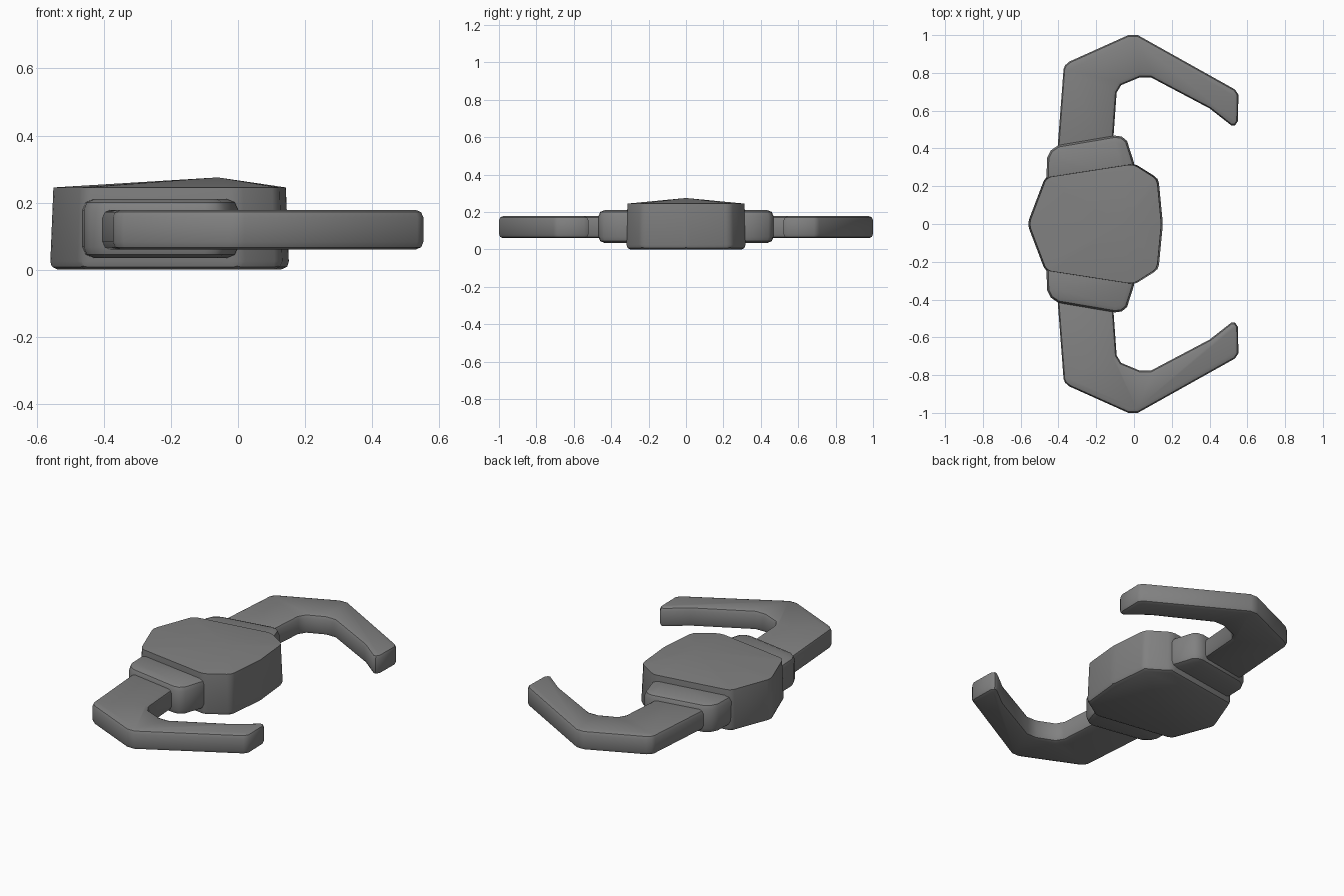
import bpy, bmesh, math
from mathutils import Vector

cube = bpy.data.objects.get("Cube")
if cube:
    bpy.data.objects.remove(cube, do_unlink=True)

# One matte grey for everything
grey = bpy.data.materials.new("mid_grey")
grey.use_nodes = True
colour = (0.22, 0.22, 0.22, 1)
grey.diffuse_color = colour
grey.node_tree.nodes["Principled BSDF"].inputs["Base Color"].default_value = colour


def prism(points, z0, z1):
    """Extrude a flat outline between two heights."""
    bm = bmesh.new()
    face = bm.faces.new([bm.verts.new((x, y, z0)) for x, y in points])
    new = bmesh.ops.extrude_face_region(bm, geom=[face])["geom"]
    for v in new:
        if isinstance(v, bmesh.types.BMVert):
            v.co.z = z1
    bmesh.ops.recalc_face_normals(bm, faces=bm.faces)
    return bm


def level_edges(bm, z):
    return [e for e in bm.edges if all(abs(v.co.z - z) < 1e-4 for v in e.verts)]


def soften(bm, edges, width, segments=2):
    bmesh.ops.bevel(bm, geom=edges, offset=width, segments=segments, profile=0.5,
                    affect='EDGES', clamp_overlap=True)


def finish(name, bm, angle):
    bmesh.ops.recalc_face_normals(bm, faces=bm.faces)
    mesh = bpy.data.meshes.new(name)
    bm.to_mesh(mesh)
    bm.free()
    mesh.materials.append(grey)
    obj = bpy.data.objects.new(name, mesh)
    bpy.context.collection.objects.link(obj)
    bpy.ops.object.select_all(action='DESELECT')
    obj.select_set(True)
    bpy.context.view_layer.objects.active = obj
    bpy.ops.object.shade_smooth_by_angle(angle=math.radians(angle))
    return obj


# Central body: eight-sided block, rounded underneath, shallow peaked lid
half = [(-0.47, 0.25), (0.0, 0.322), (0.13, 0.24)]
outline = [(-0.565, 0)] + half + [(0.153, 0)] + [(x, -y) for x, y in reversed(half)]
body = prism(outline, 0, 0.245)
walls = [e for e in body.edges if abs(e.verts[0].co.z - e.verts[1].co.z) > 0.1]
soften(body, walls + level_edges(body, 0), 0.025)
for v in body.verts:
    if v.co.z > 0.24:
        v.co.x = -0.2 + (v.co.x + 0.2) * 0.975
        v.co.y *= 0.985
lid = max(body.faces, key=lambda f: f.calc_center_median().z)
peak = bmesh.ops.poke(body, faces=[lid])["verts"][0]
peak.co = Vector((-0.06, 0, 0.275))
finish("body", body, 30)

# Collars and hooked arms, one pair on each side
collar = [(-0.465, 0.20), (-0.46, 0.35), (-0.44, 0.39), (-0.40, 0.417), (-0.10, 0.468),
          (-0.065, 0.463), (-0.037, 0.44), (0.0, 0.325), (-0.02, 0.20)]
arm = [(-0.41, 0.33), (-0.373, 0.82), (-0.365, 0.84), (-0.342, 0.86), (-0.03, 1.0),
       (0.02, 1.0), (0.535, 0.712), (0.553, 0.685), (0.55, 0.545), (0.535, 0.522),
       (0.515, 0.522), (0.40, 0.612), (0.09, 0.776), (0.03, 0.776), (-0.068, 0.735),
       (-0.092, 0.695), (-0.118, 0.33)]

for side, sign in (("back", 1), ("front", -1)):
    for part, pts, z0, z1, width in (("collar", collar, 0.035, 0.21, 0.032),
                                     ("arm", arm, 0.06, 0.178, 0.028)):
        bm = prism([(x, y * sign) for x, y in pts], z0, z1)
        soften(bm, level_edges(bm, z0) + level_edges(bm, z1), width)
        finish(f"{side}_{part}", bm, 40)
